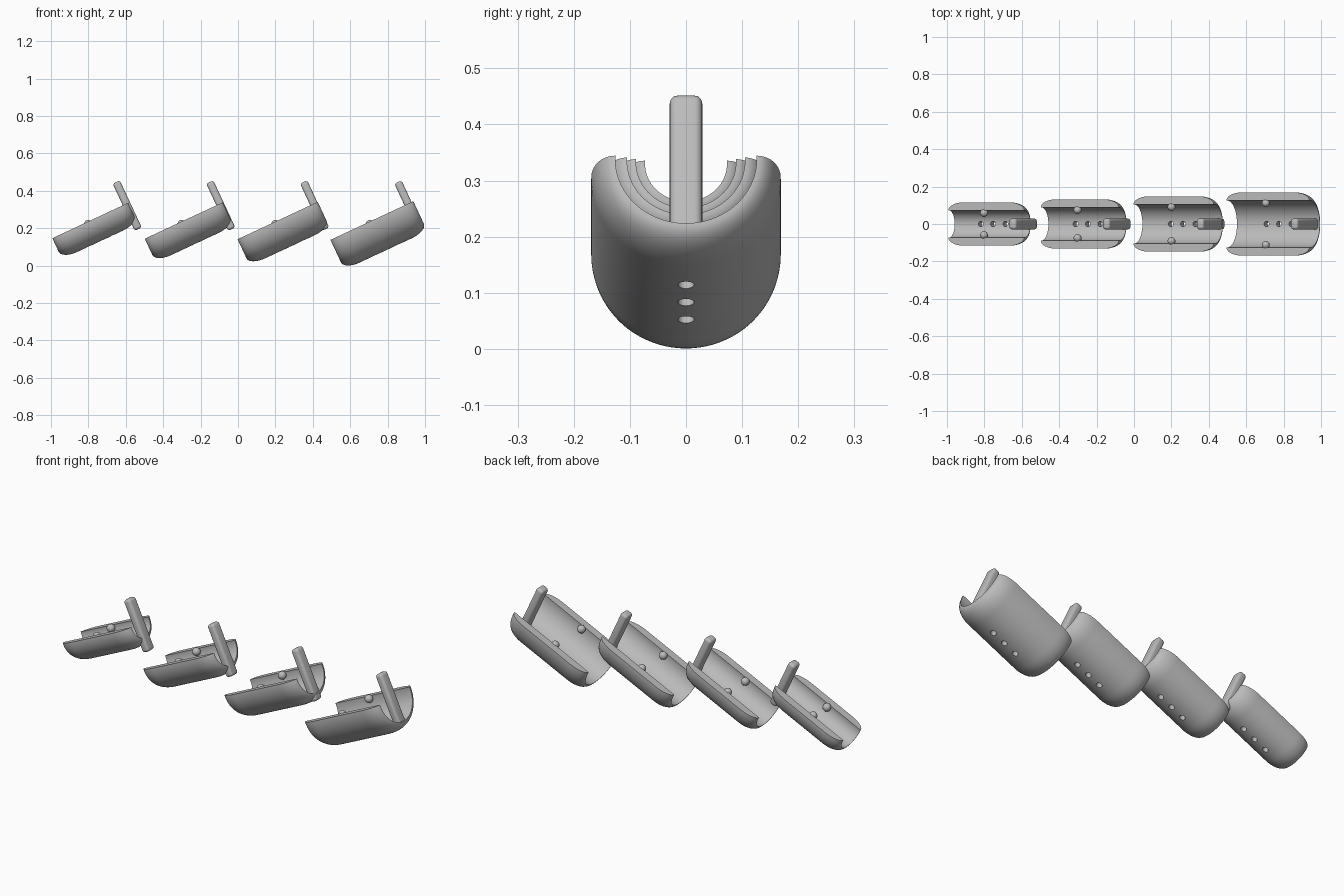
import bpy, bmesh, math
from mathutils import Matrix, Vector

cube = bpy.data.objects.get("Cube")
if cube:
    bpy.data.objects.remove(cube, do_unlink=True)

grey = bpy.data.materials.new("plain_grey")
grey.use_nodes = True
grey.diffuse_color = (0.5, 0.5, 0.5, 1)
grey.node_tree.nodes["Principled BSDF"].inputs["Base Color"].default_value = (0.5, 0.5, 0.5, 1)

WALL, FILLET, DROP = 0.043, 0.09, 0.007
TILT = Matrix.Rotation(math.radians(-25), 4, 'Y')


def make_object(name, bm, frame):
    bmesh.ops.recalc_face_normals(bm, faces=bm.faces)
    mesh = bpy.data.meshes.new(name)
    bm.to_mesh(mesh)
    bm.free()
    obj = bpy.data.objects.new(name, mesh)
    obj.matrix_world = frame
    mesh.materials.append(grey)
    bpy.context.collection.objects.link(obj)
    bpy.context.view_layer.update()
    return obj


def activate(obj):
    bpy.ops.object.select_all(action='DESELECT')
    obj.select_set(True)
    bpy.context.view_layer.objects.active = obj


def smooth(obj):
    activate(obj)
    bpy.ops.object.shade_smooth_by_angle(angle=math.radians(30))


def trough(name, length, radius, frame):
    # Revolved wall with rounded ends tapering to the bore, cut flat along the top
    bm = bmesh.new()
    half, bore = length / 2, radius - WALL
    angles = [math.pi / 2 * i / 10 for i in range(11)]
    left = [(-half + FILLET * (1 - math.cos(a)), bore + WALL * math.sin(a)) for a in angles]
    outline = left + [(-u, r) for u, r in reversed(left)]
    verts = [bm.verts.new((u, 0, r - DROP)) for u, r in outline]
    edges = [bm.edges.new((verts[i], verts[(i + 1) % len(verts)])) for i in range(len(verts))]
    bmesh.ops.spin(bm, geom=verts + edges, cent=(0, 0, -DROP), axis=(1, 0, 0),
                   angle=math.tau, steps=80)
    bmesh.ops.remove_doubles(bm, verts=bm.verts, dist=1e-5)
    cut = bmesh.ops.bisect_plane(bm, geom=bm.verts[:] + bm.edges[:] + bm.faces[:],
                                 plane_co=(0, 0, 0), plane_no=(0, 0, 1), clear_outer=True)
    rim = [e for e in cut["geom_cut"] if isinstance(e, bmesh.types.BMEdge)]
    bmesh.ops.holes_fill(bm, edges=rim, sides=0)
    shell = make_object(name, bm, frame)

    # Row of three drain holes along the bottom
    bm = bmesh.new()
    for u in (-0.07, 0.003, 0.076):
        bmesh.ops.create_cone(bm, cap_ends=True, segments=24, radius1=0.0143, radius2=0.0143,
                              depth=0.12, matrix=Matrix.Translation((u, 0, -radius - DROP + WALL / 2)))
    cutter = make_object("hole_cutter", bm, frame)
    cutter.hide_render = True
    mod = shell.modifiers.new("holes", 'BOOLEAN')
    mod.operation, mod.solver, mod.object = 'DIFFERENCE', 'EXACT', cutter
    activate(shell)
    bpy.ops.object.modifier_apply(modifier=mod.name)
    bpy.data.objects.remove(cutter, do_unlink=True)
    smooth(shell)


def pin(name, frame):
    # Rounded bar standing at the raised end
    bm = bmesh.new()
    bmesh.ops.create_cube(bm, size=1, matrix=Matrix.Translation((0.213, 0, -0.011))
                          @ Matrix.Diagonal((0.042, 0.058, 0.278, 1)))
    bmesh.ops.bevel(bm, geom=bm.edges[:], offset=0.014, segments=5, profile=0.5, affect='EDGES')
    smooth(make_object(name, bm, frame))


def knob(name, y, frame):
    # Small ball on the inner wall, near the rim
    bm = bmesh.new()
    bmesh.ops.create_uvsphere(bm, u_segments=24, v_segments=14, radius=0.021,
                              matrix=Matrix.Translation((-0.018, y, -0.011)))
    smooth(make_object(name, bm, frame))


# Four units in a row, growing toward +x
units = [(-0.79, 0.447, 0.116), (-0.29, 0.46, 0.132), (0.212, 0.473, 0.148), (0.716, 0.489, 0.169)]
for i, (x, length, radius) in enumerate(units, 1):
    frame = Matrix.Translation(Vector((x, 0, 0.241))) @ TILT
    trough(f"trough_{i}", length, radius, frame)
    pin(f"pin_{i}", frame)
    for label, side in (("left", 1), ("right", -1)):
        knob(f"knob_{label}_{i}", side * (radius - WALL - 0.014), frame)
